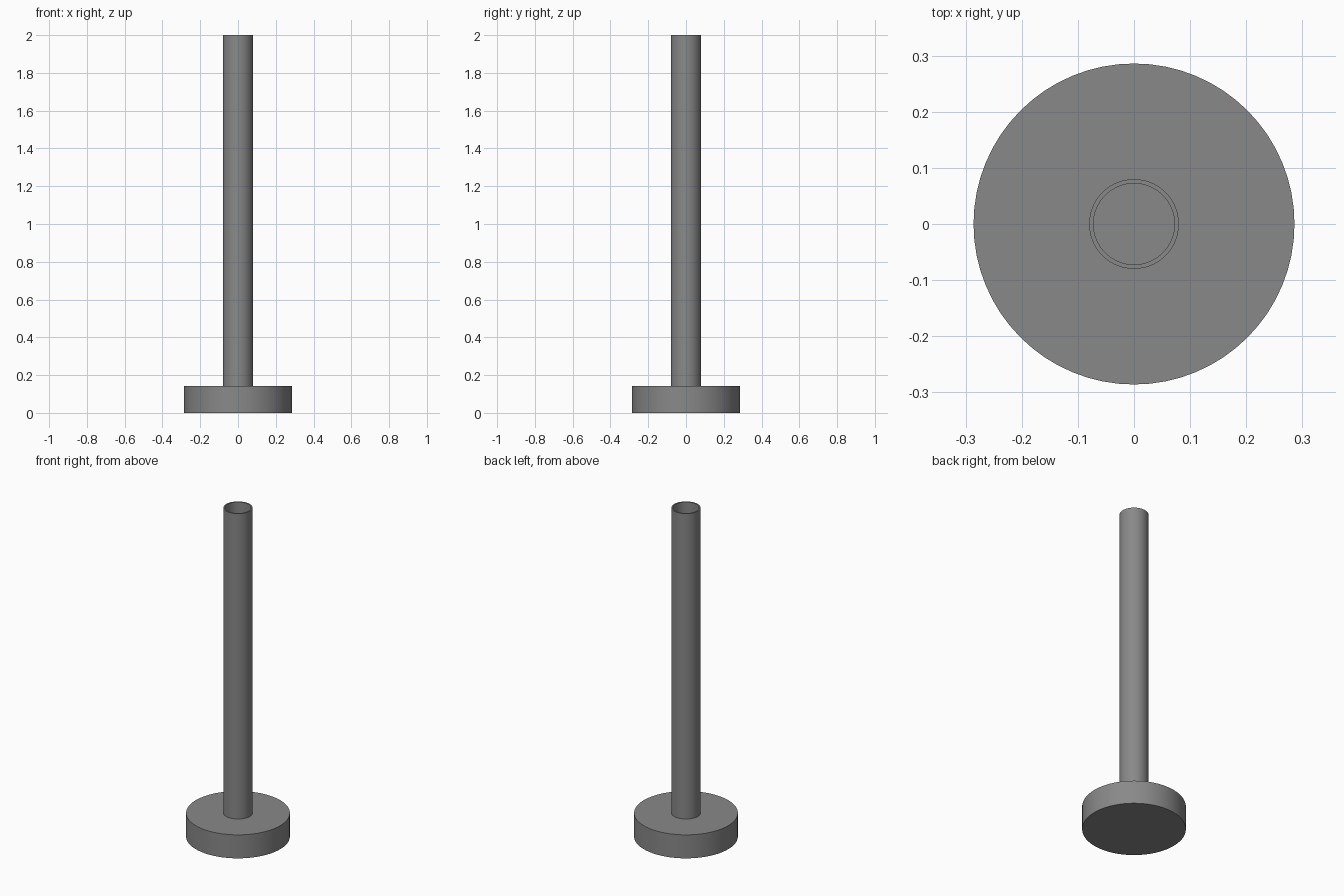
import bpy
import math

if "Cube" in bpy.data.objects:
    bpy.data.objects.remove(bpy.data.objects["Cube"])

SIDES = 64
BASE_R, BASE_H = 0.286, 0.143
TUBE_R, BORE_R, TOP = 0.080, 0.0722, 2.0

# Dark grey metal
metal = bpy.data.materials.new("dark_grey")
metal.diffuse_color = (0.25, 0.25, 0.25, 1)
metal.use_nodes = True
metal.node_tree.nodes["Principled BSDF"].inputs["Base Color"].default_value = metal.diffuse_color


def lathe(name, profile, closed=False):
    """Spin an (r, z) profile about z; open profiles get flat end caps."""
    n = len(profile)
    verts = [(r * math.cos(2 * math.pi * i / SIDES), r * math.sin(2 * math.pi * i / SIDES), z)
             for i in range(SIDES) for r, z in profile]
    faces = []
    for i in range(SIDES):
        a, b = i * n, ((i + 1) % SIDES) * n
        for k in range(n if closed else n - 1):
            m = (k + 1) % n
            faces.append((a + k, b + k, b + m, a + m))
    if not closed:
        faces.append([i * n for i in reversed(range(SIDES))])
        faces.append([i * n + n - 1 for i in range(SIDES)])
    mesh = bpy.data.meshes.new(name)
    mesh.from_pydata(verts, [], faces)
    mesh.materials.append(metal)
    obj = bpy.data.objects.new(name, mesh)
    bpy.context.collection.objects.link(obj)
    bpy.ops.object.select_all(action='DESELECT')
    obj.select_set(True)
    bpy.context.view_layer.objects.active = obj
    bpy.ops.object.shade_smooth_by_angle(angle=math.radians(30))
    return obj


# Round weighted foot
lathe("base", [(BASE_R, 0), (BASE_R, BASE_H)])

# Open-topped hollow post standing on the foot
lathe("hollow_post", [(TUBE_R, BASE_H), (TUBE_R, TOP), (BORE_R, TOP), (BORE_R, BASE_H)], closed=True)
